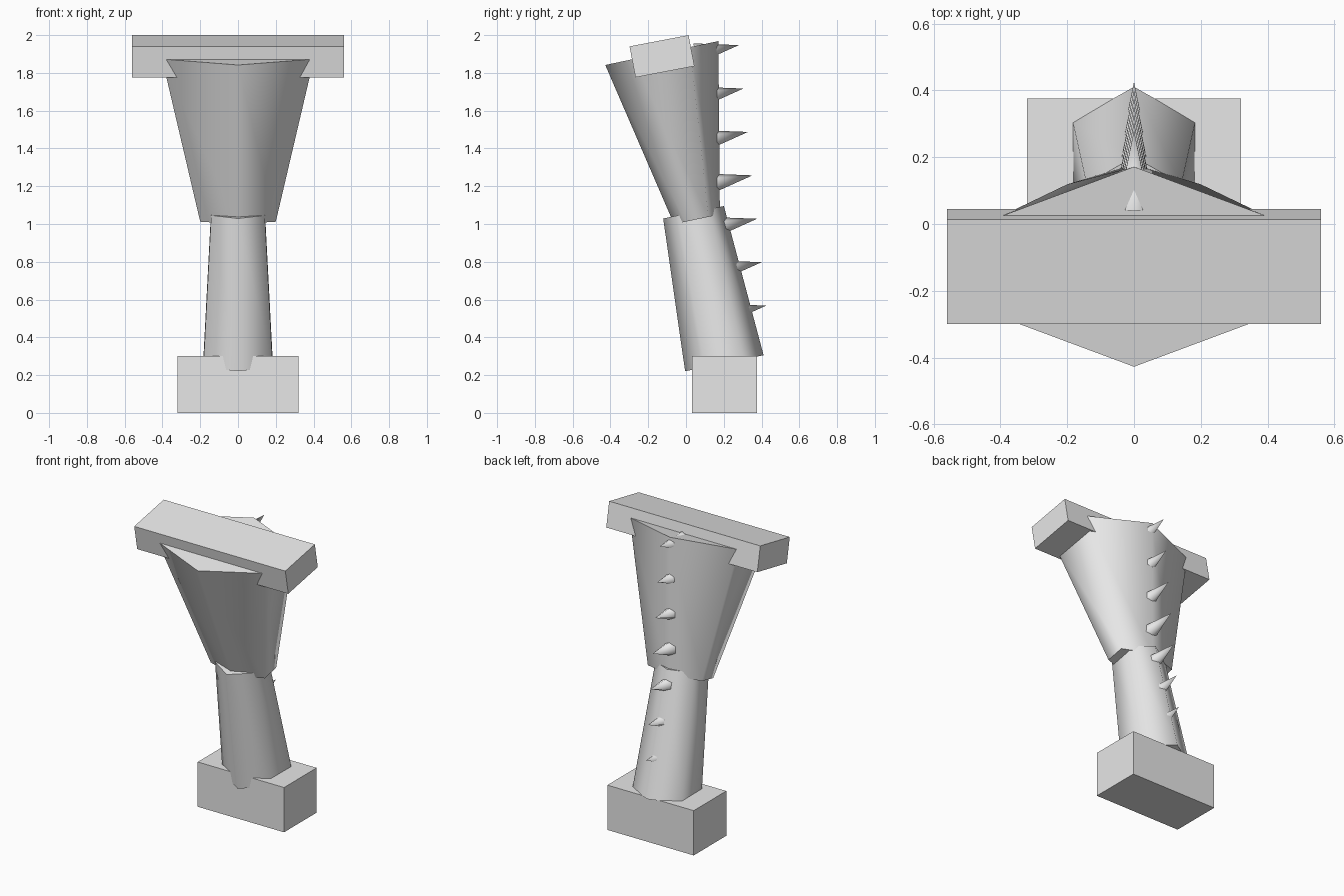
import bpy
import bmesh
from math import sin, cos, pi, radians
from mathutils import Vector

cube = bpy.data.objects.get("Cube")
if cube:
    bpy.data.objects.remove(cube, do_unlink=True)

# One plain grey for everything
grey = bpy.data.materials.new("light_grey")
grey.use_nodes = True
GREY = (0.8, 0.8, 0.8, 1)
grey.diffuse_color = GREY
grey.node_tree.nodes["Principled BSDF"].inputs["Base Color"].default_value = GREY


def add_object(name, bm):
    bmesh.ops.recalc_face_normals(bm, faces=bm.faces)
    mesh = bpy.data.meshes.new(name)
    bm.to_mesh(mesh)
    bm.free()
    mesh.materials.append(grey)
    obj = bpy.data.objects.new(name, mesh)
    bpy.context.collection.objects.link(obj)
    return obj


def box(name, size, centre, tilt=0):
    bm = bmesh.new()
    bmesh.ops.create_cube(bm, size=1)
    bmesh.ops.scale(bm, vec=size, verts=bm.verts)
    obj = add_object(name, bm)
    obj.location = centre
    obj.rotation_euler.x = radians(tilt)
    return obj


def hex_cone(name, start, end, start_radii, end_radii=None):
    """Six-sided cone from start to end; radii are (across x, across depth)."""
    start, end = Vector(start), Vector(end)
    side = Vector((1, 0, 0))
    depth = (end - start).normalized().cross(side)
    bm = bmesh.new()

    def ring(centre, radii):
        return [bm.verts.new(centre + side * radii[0] * sin(i * pi / 3)
                             + depth * radii[1] * cos(i * pi / 3)) for i in range(6)]

    low = ring(start, start_radii)
    bm.faces.new(low)
    if end_radii:
        high = ring(end, end_radii)
        bm.faces.new(high)
    else:
        tip = bm.verts.new(end)
    for i in range(6):
        j = (i + 1) % 6
        bm.faces.new((low[i], low[j], high[j], high[i]) if end_radii
                     else (low[i], low[j], tip))
    obj = add_object(name, bm)
    bpy.ops.object.select_all(action='DESELECT')
    obj.select_set(True)
    bpy.context.view_layer.objects.active = obj
    bpy.ops.object.shade_smooth_by_angle(angle=radians(75))
    return obj


# Hip and shoulder blocks
box("pelvis", (0.64, 0.345, 0.3), (0, 0.203, 0.15))
box("shoulders", (1.12, 0.318, 0.167), (0, -0.127, 1.888), 10.8)

# Waist and flared chest
hex_cone("waist", (0, 0.203, 0.263), (0, 0.04, 1.062), (0.212, 0.212), (0.164, 0.164))
hex_cone("chest", (0, 0.058, 1.025), (0, -0.128, 1.905), (0.231, 0.124), (0.464, 0.306))

# Row of spikes down the back
SPIKES = 7
tilt = radians(11)
reach = Vector((0, cos(tilt), sin(tilt))) * 0.235
for i in range(SPIKES):
    t = i / (SPIKES - 1)
    tip = Vector((0, 0.28, 1.947)).lerp(Vector((0, 0.425, 0.568)), t)
    hex_cone(f"back_spike_{i + 1}", tip - reach, tip, (0.055, 0.055))
